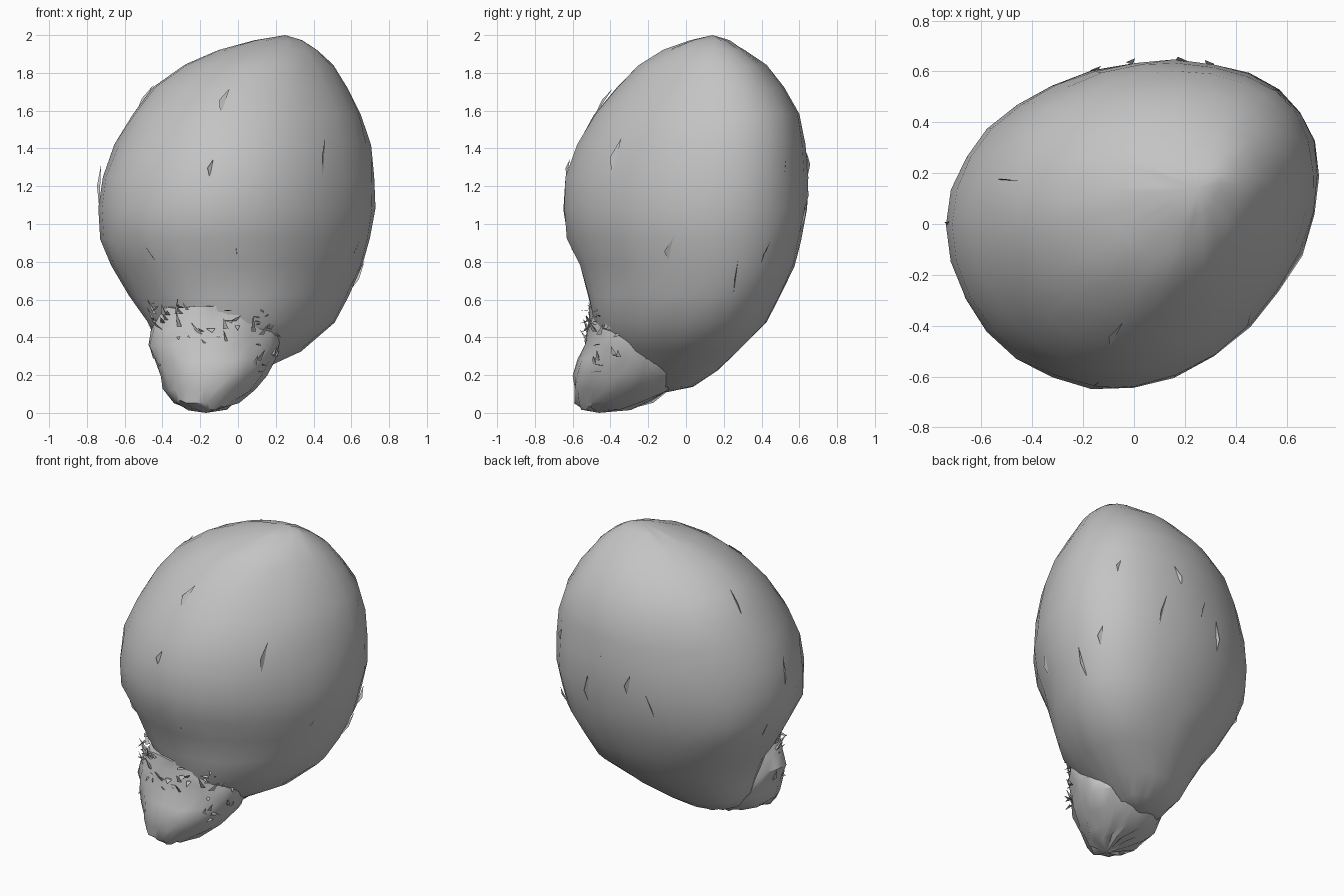
import bpy, bmesh, math, random
from mathutils import Vector

random.seed(4)
cube = bpy.data.objects.get("Cube")
if cube:
    bpy.data.objects.remove(cube)

# One plain grey for the whole model
grey = bpy.data.materials.new("plain grey")
grey.use_nodes = True
colour = (0.55, 0.55, 0.55, 1)
grey.diffuse_color = colour
grey.node_tree.nodes["Principled BSDF"].inputs["Base Color"].default_value = colour


def finish(name, bm, angle):
    bmesh.ops.recalc_face_normals(bm, faces=bm.faces)
    mesh = bpy.data.meshes.new(name)
    bm.to_mesh(mesh)
    bm.free()
    mesh.materials.append(grey)
    ob = bpy.data.objects.new(name, mesh)
    bpy.context.collection.objects.link(ob)
    bpy.ops.object.select_all(action='DESELECT')
    ob.select_set(True)
    bpy.context.view_layer.objects.active = ob
    bpy.ops.object.shade_smooth_by_angle(angle=math.radians(angle))
    return ob


def loft(rings, sides, skew, bend, bottom, top, rough):
    """Skin skewed, bent oval rings (z, left x, right x, front y, back y) between two tips."""
    bm = bmesh.new()
    loops = []
    for z, x0, x1, y0, y1 in rings:
        loop = []
        for i in range(sides):
            t = math.tau * i / sides
            across = math.sin(t + math.asin(skew)) + bend * math.cos(t) ** 2
            p = Vector(((x0 + x1) / 2 + (x1 - x0) / 2 * math.cos(t),
                        (y0 + y1) / 2 + (y1 - y0) / 2 * across, z))
            p += Vector([random.uniform(-rough, rough) for _ in range(3)])
            loop.append(bm.verts.new(p))
        loops.append(loop)
    for a, b in zip(loops, loops[1:]):
        for i in range(sides):
            j = (i + 1) % sides
            bm.faces.new((a[i], a[j], b[j], b[i]))
    for tip, loop in ((bottom, loops[0]), (top, loops[-1])):
        v = bm.verts.new(tip)
        for i in range(sides):
            bm.faces.new((v, loop[i], loop[(i + 1) % sides]))
    return bm


# Large leaning egg-shaped bulb
bulb_rings = [
    (0.14, -0.30, 0.02, -0.25, 0.04), (0.23, -0.37, 0.13, -0.36, 0.17),
    (0.33, -0.41, 0.33, -0.42, 0.28), (0.48, -0.48, 0.51, -0.49, 0.43),
    (0.62, -0.58, 0.59, -0.525, 0.50), (0.78, -0.67, 0.66, -0.565, 0.575),
    (0.92, -0.73, 0.70, -0.635, 0.61), (1.08, -0.735, 0.73, -0.655, 0.64),
    (1.25, -0.715, 0.725, -0.64, 0.64), (1.42, -0.65, 0.70, -0.58, 0.63),
    (1.58, -0.56, 0.65, -0.49, 0.60), (1.72, -0.45, 0.58, -0.37, 0.52),
    (1.84, -0.28, 0.50, -0.25, 0.42), (1.92, -0.10, 0.42, -0.12, 0.31),
    (1.97, 0.08, 0.34, 0.02, 0.23)]
bulb = finish("bulb", loft(bulb_rings, 28, 0.15, 0.15, (-0.13, -0.1, 0.11),
                           (0.25, 0.14, 2.0), 0.005), 40)

# Rough lumpy neck tucked under the front of the bulb
neck_rings = [
    (0.025, -0.26, -0.05, -0.55, -0.30), (0.06, -0.34, 0.0, -0.58, -0.18),
    (0.12, -0.39, 0.08, -0.60, -0.08), (0.20, -0.41, 0.15, -0.60, -0.03),
    (0.28, -0.44, 0.19, -0.57, -0.05), (0.36, -0.47, 0.21, -0.54, -0.1),
    (0.44, -0.45, 0.22, -0.525, -0.1), (0.50, -0.43, 0.21, -0.51, -0.1),
    (0.56, -0.40, 0.18, -0.50, -0.1)]
finish("rough_neck", loft(neck_rings, 26, 0.1, 0.0, (-0.17, -0.46, 0.0),
                          (-0.12, -0.3, 0.58), 0.012), 35)


def slivers(name, count, low, high, length, lift, wide):
    """Scatter thin torn flaps on the neck's front and sides."""
    bm = bmesh.new()
    for _ in range(count):
        t = random.uniform(math.pi * 0.95, math.pi * 2.05)
        z = random.uniform(low, high)
        out = Vector((math.cos(t), math.sin(t), 0))
        side = Vector((-out.y, out.x, 0)) * wide * random.uniform(0.4, 1.2)
        base = Vector((-0.12 + 0.33 * out.x, -0.32 + 0.21 * out.y, z))
        tip = base + out * lift * random.uniform(0.3, 1)
        tip.z += length * random.uniform(-0.4, 1)
        tip += side * random.uniform(-3, 3)
        ring = [bm.verts.new(p) for p in (base - side, base + side, base - out * 0.02)]
        point = bm.verts.new(tip)
        bm.faces.new(ring)
        for i in range(3):
            bm.faces.new((ring[i], ring[(i + 1) % 3], point))
    finish(name, bm, 20)


# Torn fringe where the neck meets the bulb, and ragged flaps lower down
slivers("torn_fringe", 40, 0.43, 0.58, 0.1, 0.04, 0.022)
slivers("ragged_flaps", 26, 0.2, 0.43, 0.07, 0.035, 0.018)

# Narrow raised tears running up the bulb
tears = bmesh.new()
spots = [v for v in bulb.data.vertices if 0.6 < v.co.z < 1.8]
for v in random.sample(spots, 16):
    across = v.normal.cross(Vector((0, 0, 1))).normalized()
    up = across.cross(v.normal)
    length = random.uniform(0.1, 0.25)
    start = v.co - v.normal * 0.005
    end = start + up * length + across * random.uniform(-0.06, 0.06)
    middle = v.co + up * length * 0.5 + v.normal * 0.012
    tears.faces.new([tears.verts.new(p) for p in (start, middle + across * 0.012, end)])
finish("bulb_tears", tears, 20)
